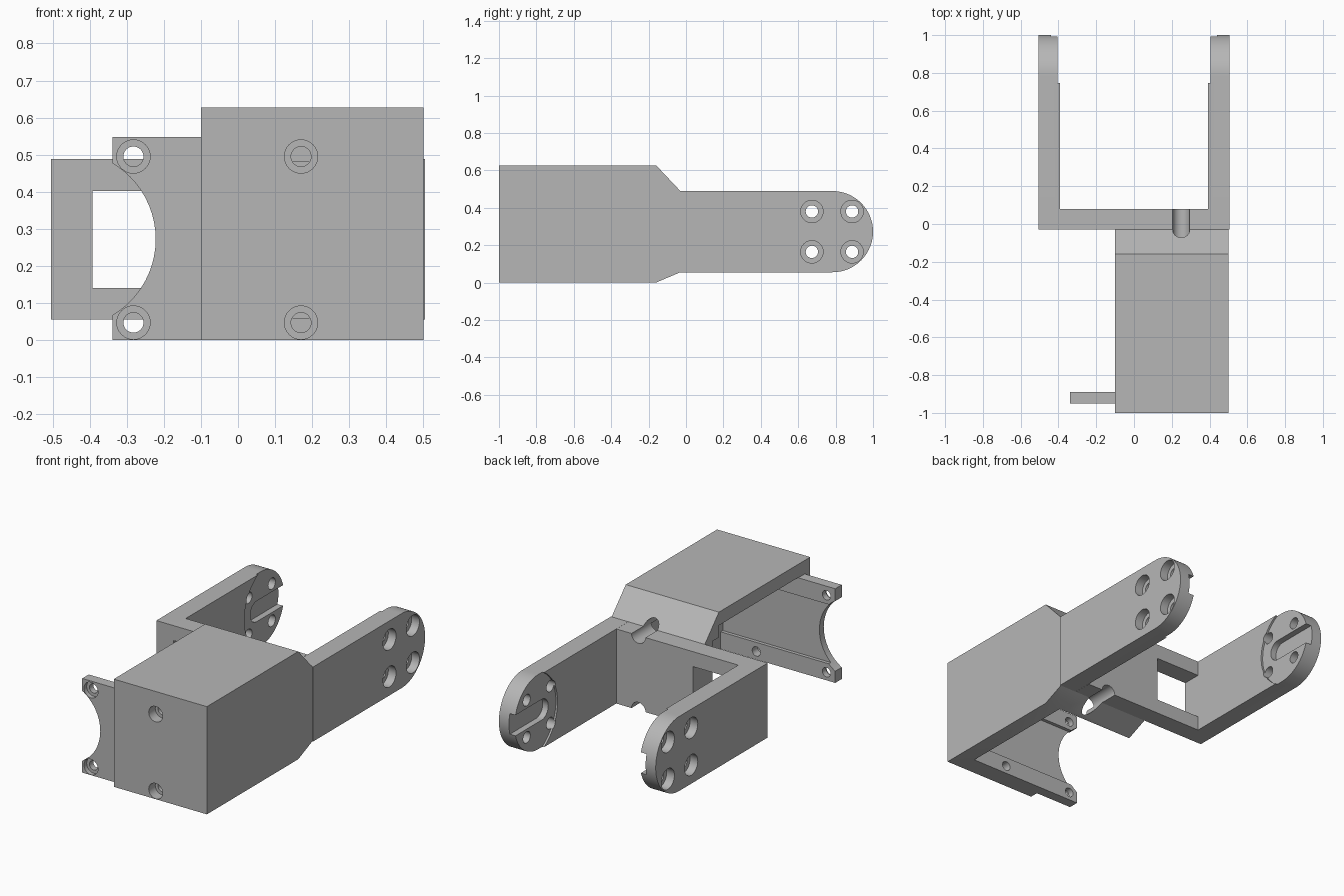
import bpy, bmesh, math
from mathutils import Vector

cube = bpy.data.objects.get("Cube")
if cube:
    bpy.data.objects.remove(cube, do_unlink=True)

grey = bpy.data.materials.new("plain_grey")
grey.use_nodes = True
colour = (0.47, 0.47, 0.47, 1)
grey.diffuse_color = colour
grey.node_tree.nodes["Principled BSDF"].inputs["Base Color"].default_value = colour


def prism(name, axis, outline, lo, hi):
    """Extrude a (y, z) outline along x, or an (x, z) outline along y."""
    bm = bmesh.new()
    place = (lambda a, b: (lo, a, b)) if axis == "x" else (lambda a, b: (a, lo, b))
    face = bm.faces.new([bm.verts.new(place(a, b)) for a, b in outline])
    move = Vector((hi - lo, 0, 0)) if axis == "x" else Vector((0, hi - lo, 0))
    ext = bmesh.ops.extrude_face_region(bm, geom=[face])
    verts = [v for v in ext["geom"] if isinstance(v, bmesh.types.BMVert)]
    bmesh.ops.translate(bm, verts=verts, vec=move)
    bmesh.ops.recalc_face_normals(bm, faces=bm.faces)
    mesh = bpy.data.meshes.new(name)
    bm.to_mesh(mesh)
    bm.free()
    mesh.materials.append(grey)
    ob = bpy.data.objects.new(name, mesh)
    bpy.context.collection.objects.link(ob)
    return ob


def box(name, x, y, z):
    return prism(name, "x", [(y[0], z[0]), (y[1], z[0]), (y[1], z[1]), (y[0], z[1])], *x)


def arc(a, b, r, start=0, end=360, n=48):
    full = end - start == 360
    steps = n if full else n + 1
    return [(a + r * math.cos(math.radians(start + (end - start) * i / n)),
             b + r * math.sin(math.radians(start + (end - start) * i / n)))
            for i in range(steps)]


def rod(axis, a, b, r, lo, hi, n=32):
    return prism("cutter", axis, arc(a, b, r, n=n), lo, hi)


def cut(ob, cutters):
    for c in cutters:
        c.hide_render = True
        mod = ob.modifiers.new("cut", "BOOLEAN")
        mod.operation = "DIFFERENCE"
        mod.solver = "EXACT"
        mod.object = c
    bpy.context.view_layer.update()
    graph = bpy.context.evaluated_depsgraph_get()
    mesh = bpy.data.meshes.new_from_object(ob.evaluated_get(graph))
    ob.modifiers.clear()
    ob.data = mesh
    for c in cutters:
        bpy.data.objects.remove(c, do_unlink=True)


MID = 0.272           # height of the arm centre line
LOW, HIGH = 0.055, 0.489
SCREW_Z = (0.047, 0.495)


def cable_grooves():
    return [rod("y", 0.25, z, 0.045, -0.2, 0.2) for z in (LOW, HIGH)]


# Housing: open underneath and on its right side, tapered at the back
housing = prism("housing", "x", [(-1, 0), (-0.16, 0), (-0.03, LOW), (-0.03, HIGH),
                                 (-0.16, 0.627), (-1, 0.627)], -0.1, 0.5)
cutters = [box("cutter", (-0.3, 0.4), (-0.89, -0.16), (-0.2, 0.55)),
           box("cutter", (-0.3, 0.4), (-0.2, -0.1), (0.06, 0.48)),
           box("cutter", (-0.3, 0.4), (-0.91, -0.8), (0.1, 0.445))]
for z in SCREW_Z:
    cutters += [rod("y", 0.17, z, 0.027, -1.1, -0.8),
                rod("y", 0.17, z, 0.045, -1.1, -0.94)]
cut(housing, cutters + cable_grooves())

# Mounting tab with a round cut-out and two countersunk holes
tab = box("mounting_tab", (-0.338, -0.1), (-0.95, -0.89), (0, 0.548))
cutters = [rod("y", -0.46, MID, 0.238, -1.1, -0.8, 64),
           box("cutter", (-0.5, 0), (-0.91, -0.8), (0.1, 0.445))]
for z in SCREW_Z:
    cutters += [rod("y", -0.282, z, 0.027, -1.1, -0.8),
                rod("y", -0.282, z, 0.045, -1.1, -0.925)]
cut(tab, cutters)

# Cross plate joining the arms, with a window
plate = box("cross_plate", (-0.397, 0.392), (-0.03, 0.08), (LOW, HIGH))
cut(plate, [box("cutter", (-0.5, -0.1), (-0.2, 0.2), (0.14, 0.402))] + cable_grooves())

# Fork arms: rounded tip, disc recess, open slot and four counterbored holes
R = (HIGH - LOW) / 2
for side, name in ((1, "left_arm"), (-1, "right_arm")):
    outline = [(-0.03, LOW)] + arc(1 - R, MID, R, -90, 90) + [(-0.03, HIGH)]
    arm = prism(name, "x", outline, side * 0.393, side * 0.505)
    cutters = [rod("x", 0.87, MID, 0.25, side * 0.3, side * 0.404, 64),
               prism("cutter", "x", [(1.2, MID - 0.06)] +
                     arc(0.75, MID, 0.06, 270, 90, 24) + [(1.2, MID + 0.06)],
                     side * 0.3, side * 0.44)]
    for y in (0.673, 0.888):
        for z in (MID - 0.108, MID + 0.108):
            cutters += [rod("x", y, z, 0.033, side * 0.3, side * 0.6),
                        rod("x", y, z, 0.06, side * 0.455, side * 0.6)]
    cut(arm, cutters)

# Smooth the round walls, keep the edges sharp
for ob in bpy.context.view_layer.objects:
    ob.select_set(ob.type == "MESH")
bpy.context.view_layer.objects.active = housing
bpy.ops.object.shade_smooth_by_angle(angle=math.radians(25))
